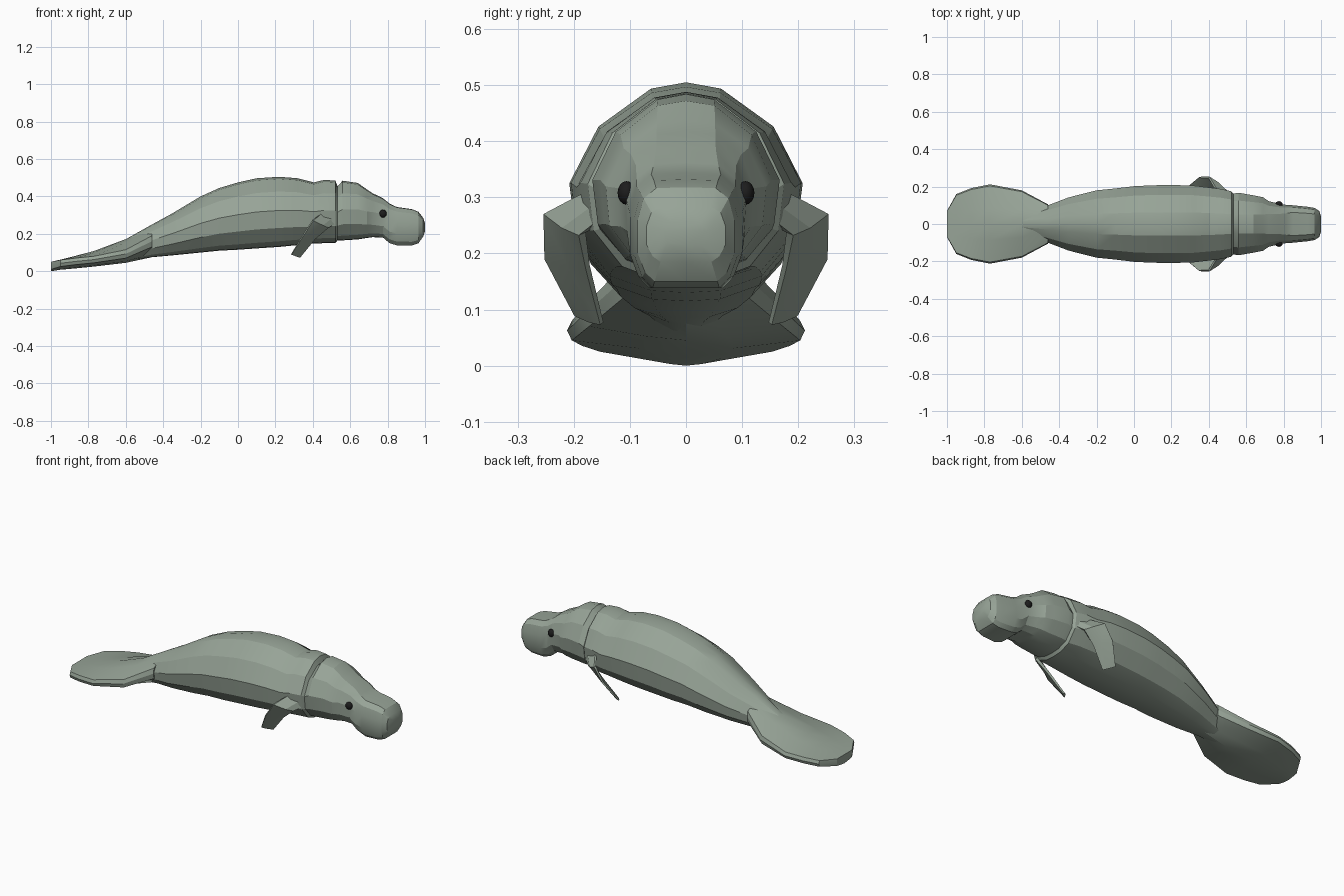
import bpy, bmesh, math
from mathutils import Vector

if "Cube" in bpy.data.objects:
    bpy.data.objects.remove(bpy.data.objects["Cube"])


def material(name, rgb):
    m = bpy.data.materials.new(name)
    m.use_nodes = True
    m.diffuse_color = (*rgb, 1)
    m.node_tree.nodes["Principled BSDF"].inputs["Base Color"].default_value = (*rgb, 1)
    return m


SKIN = material("grey green skin", (0.31, 0.37, 0.31))
BLACK = material("eye black", (0.012, 0.012, 0.012))


def loft(name, rings, angle=22):
    """Skin closed rings of equal length and cap both ends."""
    bm = bmesh.new()
    loops = [[bm.verts.new(p) for p in ring] for ring in rings]
    for a, b in zip(loops, loops[1:]):
        n = len(a)
        for i in range(n):
            j = (i + 1) % n
            bm.faces.new((a[i], a[j], b[j], b[i]))
    bm.faces.new(loops[0])
    bm.faces.new(loops[-1])
    bmesh.ops.recalc_face_normals(bm, faces=bm.faces)
    me = bpy.data.meshes.new(name)
    bm.to_mesh(me)
    bm.free()
    ob = bpy.data.objects.new(name, me)
    bpy.context.collection.objects.link(ob)
    me.materials.append(SKIN)
    smooth(ob, angle)
    return ob


def smooth(ob, angle):
    bpy.ops.object.select_all(action='DESELECT')
    ob.select_set(True)
    bpy.context.view_layer.objects.active = ob
    bpy.ops.object.shade_smooth_by_angle(angle=math.radians(angle))


def mirrored(half):
    """Close a half section that runs from top centre to bottom centre."""
    return half + [(x, -y, z) for x, y, z in reversed(half[1:-1])]


# Body and head: round section blends into a boxy muzzle
ROUND = [(0, 1), (.3, .97), (.75, .79), (1, .52), (.94, .27), (.65, .08), (.3, .01), (0, 0)]
BOXY = [(0, 1), (.62, .99), (.88, .88), (1, .65), (1, .3), (.85, .1), (.65, 0), (0, 0)]
# x, bottom, top, half width, boxiness
STATIONS = [
    (-.62, .05, .16, .05, 0), (-.46, .075, .25, .10, 0), (-.35, .085, .31, .142, 0),
    (-.2, .10, .40, .18, 0), (-.1, .11, .445, .19, 0), (0, .115, .475, .202, 0),
    (.1, .122, .497, .207, 0), (.22, .13, .505, .208, 0), (.32, .14, .497, .205, 0),
    (.405, .148, .475, .195, 0), (.46, .15, .488, .188, 0), (.52, .15, .485, .175, 0),
    (.532, .165, .455, .163, 0), (.56, .165, .484, .167, 0), (.64, .17, .472, .153, .1),
    (.69, .178, .437, .143, .2), (.72, .182, .417, .122, .4), (.775, .18, .39, .108, .6),
    (.81, .15, .362, .103, .8), (.85, .138, .343, .1, 1), (.93, .138, .332, .092, 1),
    (.965, .15, .318, .086, 1), (.99, .185, .285, .07, 1), (1, .215, .255, .04, 1),
]
rings = []
for x, bot, top, w, k in STATIONS:
    half = []
    for (ya, ta), (yb, tb) in zip(ROUND, BOXY):
        y, t = ya + (yb - ya) * k, ta + (tb - ta) * k
        half.append((x, y * w, bot + (top - bot) * t))
    rings.append(mirrored(half))
loft("body", rings)

# Paddle tail: x, half width, centre bottom and top, edge bottom and top
TAIL = [
    (-1, .07, .0, .05, .01, .05), (-.95, .16, .008, .062, .025, .06),
    (-.87, .192, .015, .082, .035, .07), (-.77, .212, .025, .108, .045, .08),
    (-.6, .18, .045, .172, .07, .115), (-.46, .105, .075, .235, .13, .19),
]
rings = []
for x, w, cb, ct, eb, et in TAIL:
    rings.append(mirrored([
        (x, 0, ct), (x, w * .4, ct + (et - ct) * .3), (x, w * .96, et),
        (x, w, (eb + et) / 2), (x, w * .96, eb), (x, w * .4, cb + (eb - cb) * .3), (x, 0, cb)]))
loft("tail_paddle", rings)

# Flippers: leading and trailing edge points from shoulder to tip
LEAD = [(.55, .13, .27), (.48, .185, .235), (.41, .175, .175), (.33, .15, .075)]
TRAIL = [(.46, .15, .32), (.40, .25, .272), (.348, .25, .192), (.285, .197, .09)]
for name, side in (("left_flipper", 1), ("right_flipper", -1)):
    rings = []
    for i in range(4):
        lead, trail = Vector(LEAD[i]), Vector(TRAIL[i])
        span = Vector(LEAD[min(i + 1, 3)]) - Vector(LEAD[max(i - 1, 0)])
        n = (trail - lead).cross(span).normalized()
        mid = lead.lerp(trail, .4)
        t = .016 - .003 * i
        ring = [lead + n * t * .6, mid + n * t, trail + n * t * .4,
                trail - n * t * .4, mid - n * t, lead - n * t * .6]
        rings.append([(p.x, p.y * side, p.z) for p in ring])
    loft(name, rings)

# Eyes
for name, side in (("left_eye", 1), ("right_eye", -1)):
    bpy.ops.mesh.primitive_uv_sphere_add(segments=12, ring_count=8, radius=.02,
                                         location=(.775, .106 * side, .308))
    eye = bpy.context.object
    eye.name = name
    eye.scale = (1, .8, 1.05)
    eye.data.materials.append(BLACK)
    smooth(eye, 30)
